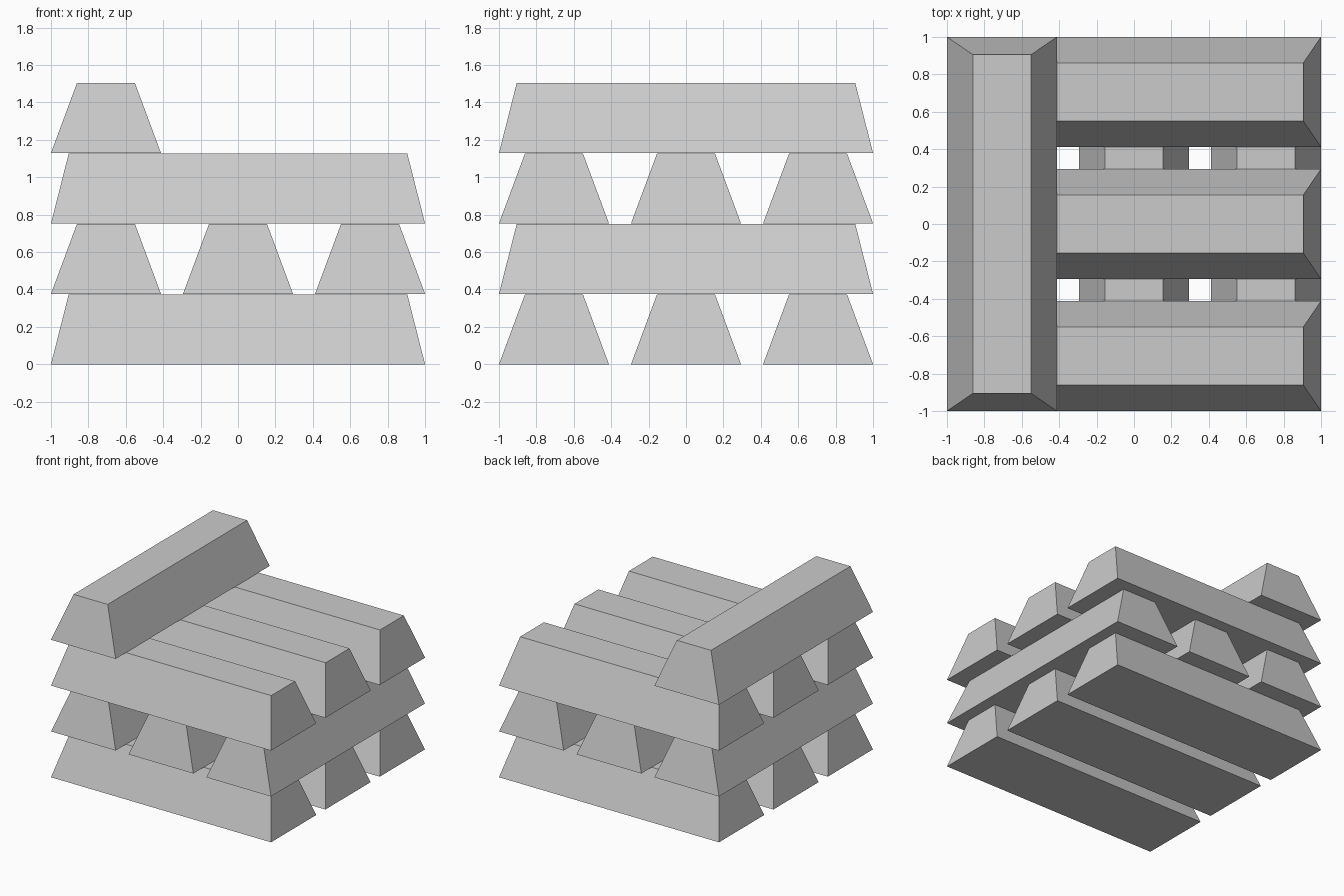
import bpy, bmesh
from mathutils import Matrix
from math import pi

if "Cube" in bpy.data.objects:
    bpy.data.objects.remove(bpy.data.objects["Cube"])

HEIGHT, STEP, PITCH = 0.374, 0.3765, 0.706

# One tapered bar lying along x: a cube scaled to its base, top face narrowed
mesh = bpy.data.meshes.new("tapered_bar")
bm = bmesh.new()
bmesh.ops.create_cube(bm, size=1)
for v in bm.verts:
    top = v.co.z > 0
    v.co.x *= 1.81 if top else 2.0
    v.co.y *= 0.31 if top else 0.588
    v.co.z = HEIGHT if top else 0
bm.to_mesh(mesh)
bm.free()

# Crosswise layers of three, finished by a single bar on the left
layers = [(-1, 0, 1), (-1, 0, 1), (-1, 0, 1), (-1,)]
for level, slots in enumerate(layers):
    crosswise = level % 2 == 1
    for i, slot in enumerate(slots):
        bar = bpy.data.objects.new(f"bar_layer{level + 1}_{i + 1}", mesh)
        bpy.context.collection.objects.link(bar)
        bar.location = (slot * PITCH if crosswise else 0,
                        0 if crosswise else slot * PITCH,
                        level * STEP)
        bar.rotation_euler.z = pi / 2 if crosswise else 0
